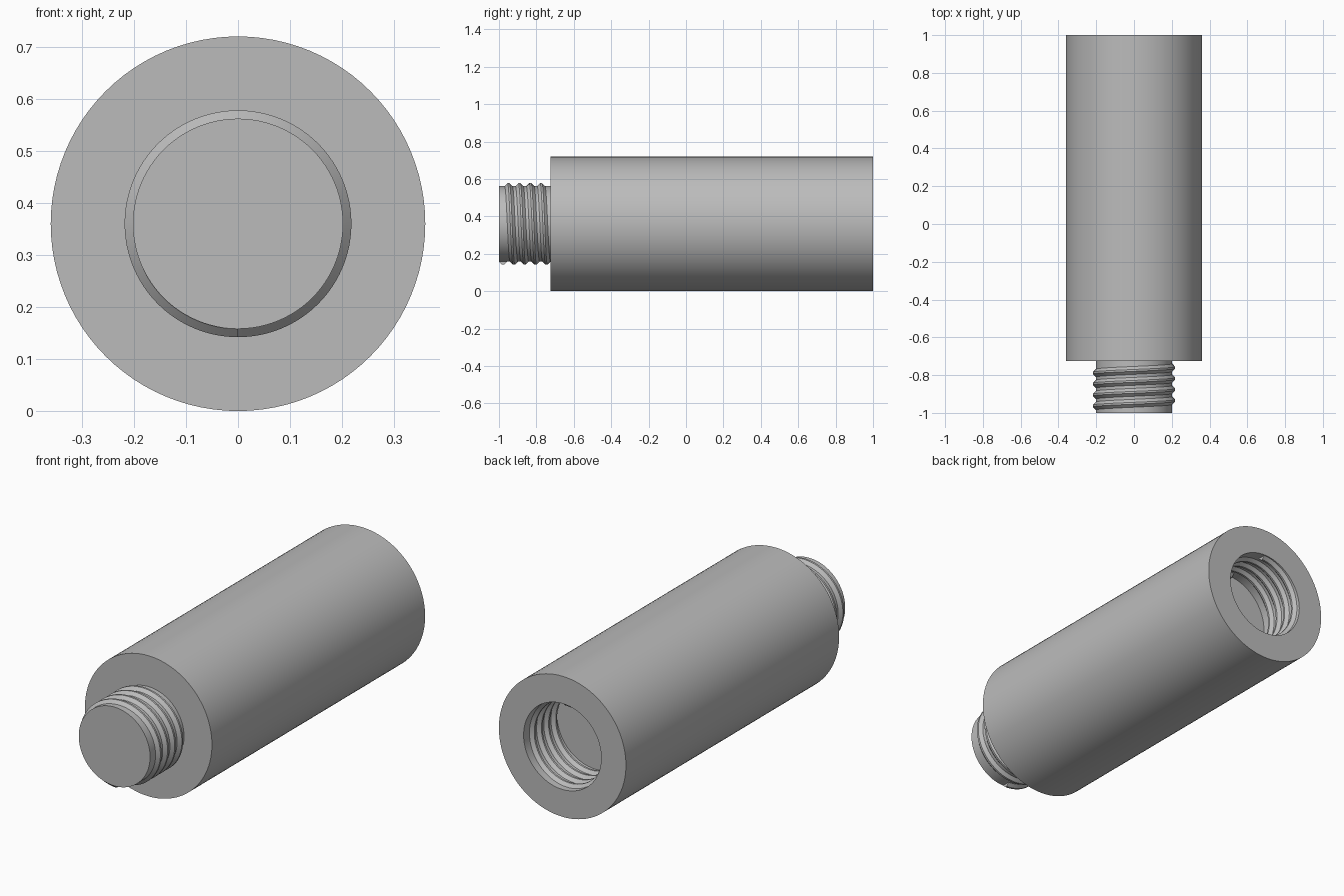
import bpy
import bmesh
from math import sin, cos, pi, radians

if "Cube" in bpy.data.objects:
    bpy.data.objects.remove(bpy.data.objects["Cube"], do_unlink=True)

AXIS_Z = 0.36       # height of the long axis
BODY_R = 0.36
STUD_R = 0.202
BORE_R = 0.22
SHOULDER = -0.725   # where the stud meets the body
BORE_END = 0.73
PITCH = 0.058
SEGMENTS = 96

steel = bpy.data.materials.new("grey steel")
steel.use_nodes = True
grey = (0.5, 0.5, 0.5, 1)
steel.diffuse_color = grey
steel.node_tree.nodes["Principled BSDF"].inputs["Base Color"].default_value = grey


def ring_point(radius, y, angle):
    """Point around the long axis; angle 0 is the underside, then -x, top, +x."""
    return (-radius * sin(angle), y, AXIS_Z - radius * cos(angle))


def finish(name, bm):
    bmesh.ops.recalc_face_normals(bm, faces=bm.faces[:])
    mesh = bpy.data.meshes.new(name)
    bm.to_mesh(mesh)
    bm.free()
    mesh.materials.append(steel)
    obj = bpy.data.objects.new(name, mesh)
    bpy.context.collection.objects.link(obj)
    bpy.ops.object.select_all(action="DESELECT")
    obj.select_set(True)
    bpy.context.view_layer.objects.active = obj
    bpy.ops.object.shade_smooth_by_angle(angle=radians(25))
    return obj


def lathe(name, profile):
    """Turn a (radius, y) profile and cap both ends."""
    bm = bmesh.new()
    rings = [[bm.verts.new(ring_point(r, y, 2 * pi * i / SEGMENTS))
              for i in range(SEGMENTS)] for r, y in profile]
    for a, b in zip(rings, rings[1:]):
        for i in range(SEGMENTS):
            j = (i + 1) % SEGMENTS
            bm.faces.new((a[i], a[j], b[j], b[i]))
    bm.faces.new(rings[0])
    bm.faces.new(rings[-1])
    return finish(name, bm)


def thread(name, root, crest, y_start, start_angle, turns):
    """Sweep a trapezoid along a helix; a crest below the root points inward."""
    sink = 0.003 if crest > root else -0.003
    section = [(root - sink, -0.022), (root, -0.021), (crest, -0.005),
               (crest, 0.005), (root, 0.021), (root - sink, 0.022)]
    bm = bmesh.new()
    steps = int(turns * SEGMENTS)
    rows = []
    for i in range(steps + 1):
        t = i / SEGMENTS
        rows.append([bm.verts.new(ring_point(r, y_start + PITCH * t + dy,
                                             start_angle + 2 * pi * t))
                     for r, dy in section])
    n = len(section)
    for a, b in zip(rows, rows[1:]):
        for k in range(n):
            m = (k + 1) % n
            bm.faces.new((a[k], a[m], b[m], b[k]))
    bm.faces.new(rows[0])
    bm.faces.new(rows[-1])
    return finish(name, bm)


# Turned body: plain stud, shoulder, barrel and blind bore
lathe("body", [(STUD_R, -1), (STUD_R, SHOULDER), (BODY_R, SHOULDER),
               (BODY_R, 1), (BORE_R, 1), (BORE_R, BORE_END)])

# Raised ridge around the stud
thread("stud_thread", STUD_R, 0.218, -0.978, 0, 4)

# Matching ridge inside the bore, ending at the top near the mouth
thread("bore_thread", BORE_R, 0.204, 0.975 - 4 * PITCH, pi, 4)
